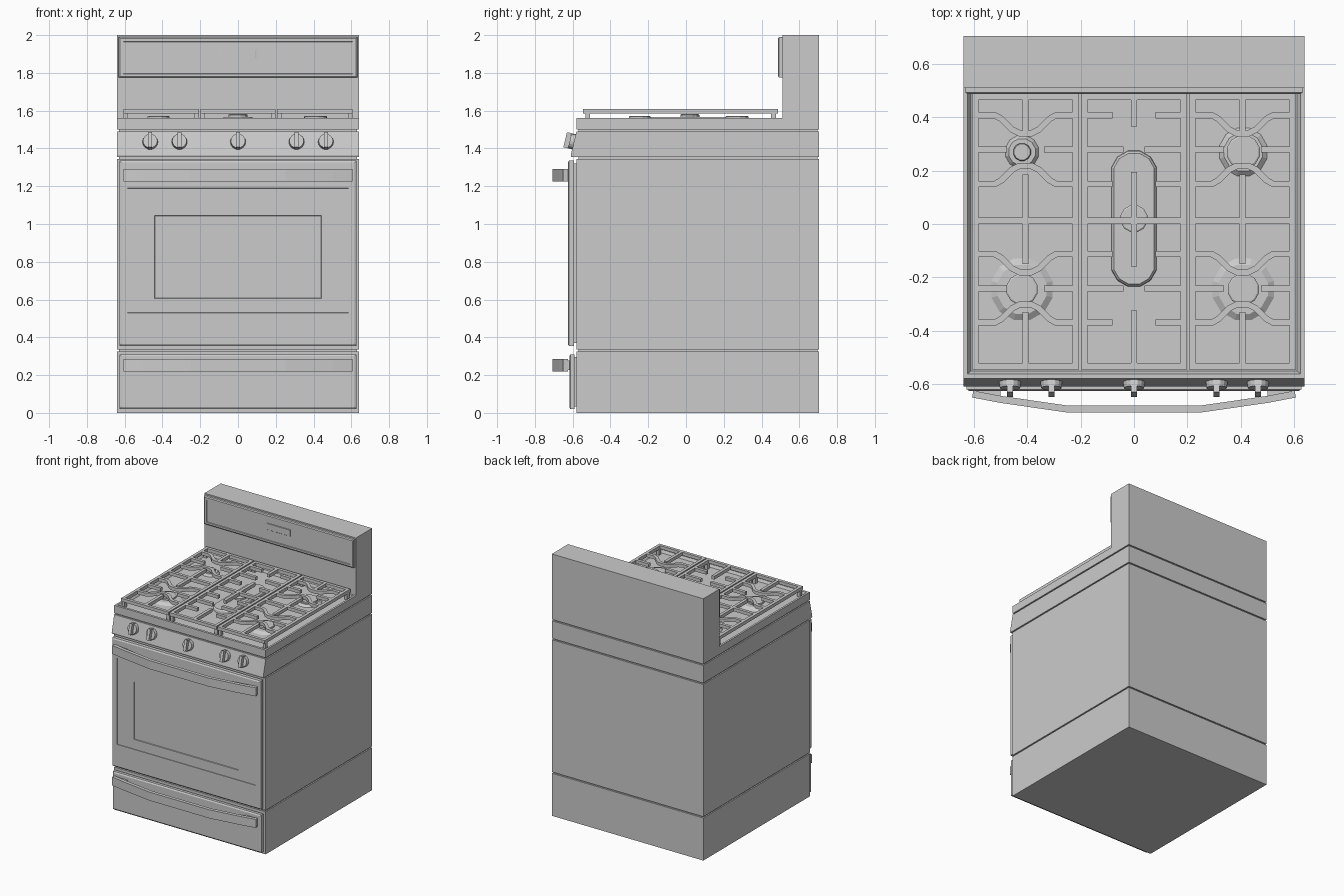
import bpy, bmesh, math
from mathutils import Vector, Matrix

if "Cube" in bpy.data.objects:
    bpy.data.objects.remove(bpy.data.objects["Cube"])


def finish(name, bm):
    bmesh.ops.recalc_face_normals(bm, faces=bm.faces)
    me = bpy.data.meshes.new(name)
    bm.to_mesh(me)
    bm.free()
    ob = bpy.data.objects.new(name, me)
    bpy.context.collection.objects.link(ob)
    return ob


def add_loft(bm, rings):
    """Skin between rings of equal point count and cap both ends."""
    vs = [[bm.verts.new(p) for p in r] for r in rings]
    n = len(vs[0])
    for a, b in zip(vs, vs[1:]):
        for i in range(n):
            bm.faces.new((a[i], a[(i + 1) % n], b[(i + 1) % n], b[i]))
    bm.faces.new(vs[0])
    bm.faces.new(vs[-1])


def add_box(bm, x0, x1, y0, y1, z0, z1):
    add_loft(bm, [[(x0, y0, z), (x1, y0, z), (x1, y1, z), (x0, y1, z)] for z in (z0, z1)])


def add_bar(bm, path, w, z0, z1):
    """Flat bar of width w following an XY path, with mitred corners."""
    pts = [Vector(p) for p in path]
    rings = []
    for i, p in enumerate(pts):
        d0 = (p - pts[i - 1]).normalized() if i else None
        d1 = (pts[i + 1] - p).normalized() if i < len(pts) - 1 else None
        t = ((d0 or d1) + (d1 or d0)).normalized()
        n = Vector((-t.y, t.x)) * (w / 2 / t.dot(d1 or d0))
        a, b = p + n, p - n
        rings.append([(a.x, a.y, z0), (b.x, b.y, z0), (b.x, b.y, z1), (a.x, a.y, z1)])
    add_loft(bm, rings)


def box(name, *dims):
    bm = bmesh.new()
    add_box(bm, *dims)
    return finish(name, bm)


def front_panel(name, rings):
    """Stack of front-facing rectangles given as (half width, z0, z1, y)."""
    bm = bmesh.new()
    add_loft(bm, [[(-h, y, a), (h, y, a), (h, y, b), (-h, y, b)] for h, a, b, y in rings])
    return finish(name, bm)


# Body sections, separated by shadow gaps around a slightly smaller core
W, F, B = 0.64, -0.58, 0.705
box("inner_core", -0.63, 0.63, -0.57, 0.695, 0.01, 1.51)
box("base_body", -W, W, F, B, 0, 0.325)
box("oven_body", -W, W, F, B, 0.335, 1.345)

# Control panel with sloping front
bm = bmesh.new()
add_loft(bm, [[(x, F, 1.49), (x, -0.61, 1.365), (x, -0.608, 1.355), (x, B, 1.355), (x, B, 1.49)]
              for x in (-W, W)])
finish("control_panel", bm)

# Cooktop with a shallow sunken tray
bm = bmesh.new()
add_loft(bm, [[(-x, a, z), (x, a, z), (x, b, z), (-x, b, z)] for x, a, b, z in
              [(W, F, 0.51, 1.50), (W, F, 0.51, 1.56), (0.625, -0.562, 0.495, 1.56),
               (0.612, -0.552, 0.488, 1.54)]])
finish("cooktop", bm)

# Backguard, raised panel and display
box("backguard", -W, W, 0.51, B, 1.50, 2.0)
front_panel("backguard_panel", [(0.632, 1.775, 1.99, 0.515), (0.632, 1.775, 1.99, 0.493),
                                (0.625, 1.782, 1.983, 0.487), (0.607, 1.795, 1.965, 0.487),
                                (0.605, 1.797, 1.963, 0.492)])
front_panel("display", [(0.098, 1.875, 1.925, 0.5), (0.098, 1.875, 1.925, 0.489),
                        (0.09, 1.877, 1.923, 0.487)])

# Oven door with glass surround and window
box("door_backing", -0.615, 0.615, -0.6, -0.57, 0.37, 1.32)
front_panel("oven_door", [(0.628, 0.355, 1.335, -0.593), (0.628, 0.355, 1.335, -0.62),
                          (0.618, 0.365, 1.325, -0.626), (0.585, 0.53, 1.19, -0.626),
                          (0.584, 0.531, 1.189, -0.623), (0.442, 0.605, 1.045, -0.623),
                          (0.440, 0.607, 1.043, -0.618)])

# Storage drawer
box("drawer_backing", -0.615, 0.615, -0.6, -0.57, 0.035, 0.295)
front_panel("drawer_front", [(0.628, 0.02, 0.31, -0.59), (0.628, 0.02, 0.31, -0.612),
                             (0.618, 0.03, 0.30, -0.618)])

# Bowed handles with end mounts
half = [(0.605, -0.638), (0.5, -0.658), (0.25, -0.694)]
bow = [(-x, y) for x, y in half] + half[::-1]
for name, z in (("door_handle", 1.2575), ("drawer_handle", 0.2525)):
    bm = bmesh.new()
    add_bar(bm, bow, 0.026, z - 0.0325, z + 0.0325)
    for s in (-1, 1):
        x0, x1 = sorted((s * 0.5, s * 0.598))
        add_box(bm, x0, x1, -0.645, -0.61, z - 0.025, z + 0.025)
    finish(name, bm)

# Knobs, tilted to match the sloping panel
tilt = math.atan2(0.03, 0.125)
for i, x in enumerate((-0.465, -0.31, 0, 0.31, 0.465)):
    bm = bmesh.new()
    bmesh.ops.create_cone(bm, cap_ends=True, segments=16, radius1=0.042, radius2=0.038,
                          depth=0.028, matrix=Matrix.Translation((0, 0, 0.009)))
    add_box(bm, -0.011, 0.011, -0.041, 0.041, 0.0, 0.048)
    bm.transform(Matrix.Translation((x, -0.593, 1.435)) @ Matrix.Rotation(math.pi / 2 - tilt, 4, 'X'))
    finish(f"knob_{i + 1}", bm)


# Burners: stacked rings, optionally stretched along y into an oval
def burner(name, cx, cy, levels, n=12, stretch=0.0):
    bm = bmesh.new()
    rings = []
    for r, z in levels:
        ring = []
        for k in range(n):
            a = 2 * math.pi * (k + 0.5) / n
            off = math.copysign(stretch, math.sin(a))
            ring.append((cx + r * math.cos(a), cy + r * math.sin(a) + off, z))
        rings.append(ring)
    add_loft(bm, rings)
    return finish(name, bm)


for name, cx, cy, r, cap in (("rear_left", -0.42, 0.27, 0.066, 0.034),
                             ("rear_right", 0.41, 0.27, 0.095, 0.064),
                             ("front_left", -0.42, -0.245, 0.122, 0.06),
                             ("front_right", 0.41, -0.245, 0.122, 0.06)):
    burner(name + "_burner", cx, cy, [(r, 1.538), (r * 0.78, 1.556), (cap, 1.556),
                                      (cap, 1.568), (cap * 0.9, 1.572)])
burner("oval_burner", 0, 0.02, [(0.088, 1.538), (0.086, 1.556), (0.078, 1.566)], stretch=0.17)
burner("oval_burner_cap", 0, 0.02, [(0.052, 1.56), (0.052, 1.578), (0.046, 1.582)])

# Cast grates
T, Z0, Z1 = 0.023, 1.585, 1.61
Y0, Y1 = -0.545, 0.488


def grate(cx, half_w):
    """Outer frame and corner feet shared by all grates."""
    bm = bmesh.new()
    for s in (-1, 1):
        x = cx + s * (half_w - T / 2)
        add_bar(bm, [(x, Y0), (x, Y1)], T, Z0, Z1)
        for y in (Y0 + 0.012, Y1 - 0.037):
            add_box(bm, x - T / 2, x + T / 2, y, y + 0.025, 1.54, Z0 + 0.01)
    for y in (Y0 + T / 2, Y1 - T / 2):
        add_bar(bm, [(cx - half_w, y), (cx + half_w, y)], T, Z0, Z1)
    add_bar(bm, [(cx - half_w, 0.012), (cx + half_w, 0.012)], T, Z0, Z1)
    return bm


def fingers(bm, cx, half_w, y, gap):
    for s in (-1, 1):
        add_bar(bm, [(cx + s * (half_w - 0.01), y), (cx + s * gap, y)], T, Z0, Z1)


def spine(bm, cx, ya, yb):
    add_bar(bm, [(cx, ya), (cx, yb)], T, Z0, Z1)


for name, cx in (("left_grate", -0.407), ("right_grate", 0.407)):
    bm = grate(cx, 0.2)
    # bars that bow toward each burner centre: (height at frame, direction)
    for y, d in ((0.408, -1), (0.15, 1), (-0.113, -1), (-0.37, 1)):
        h = [(0.19, 0), (0.115, 0), (0.09, 0.014), (0.05, 0.054), (0.022, 0.068)]
        path = [(cx - u, y + d * v) for u, v in h] + [(cx + u, y + d * v) for u, v in h[::-1]]
        add_bar(bm, path, T, Z0, Z1)
    for y in (0.28, -0.242):
        fingers(bm, cx, 0.2, y, 0.07)
    for ya, yb in ((Y1 - 0.01, 0.33), (0.185, -0.15), (-0.33, Y0 + 0.01)):
        spine(bm, cx, ya, yb)
    finish(name, bm)

bm = grate(0, 0.198)
for y, gap in ((0.408, 0.08), (0.28, 0.04), (0.15, 0.08), (-0.113, 0.08), (-0.242, 0.04), (-0.37, 0.08)):
    fingers(bm, 0, 0.198, y, gap)
for ya, yb in ((Y1 - 0.01, 0.365), (0.195, -0.16), (-0.325, Y0 + 0.01)):
    spine(bm, 0, ya, yb)
finish("center_grate", bm)
